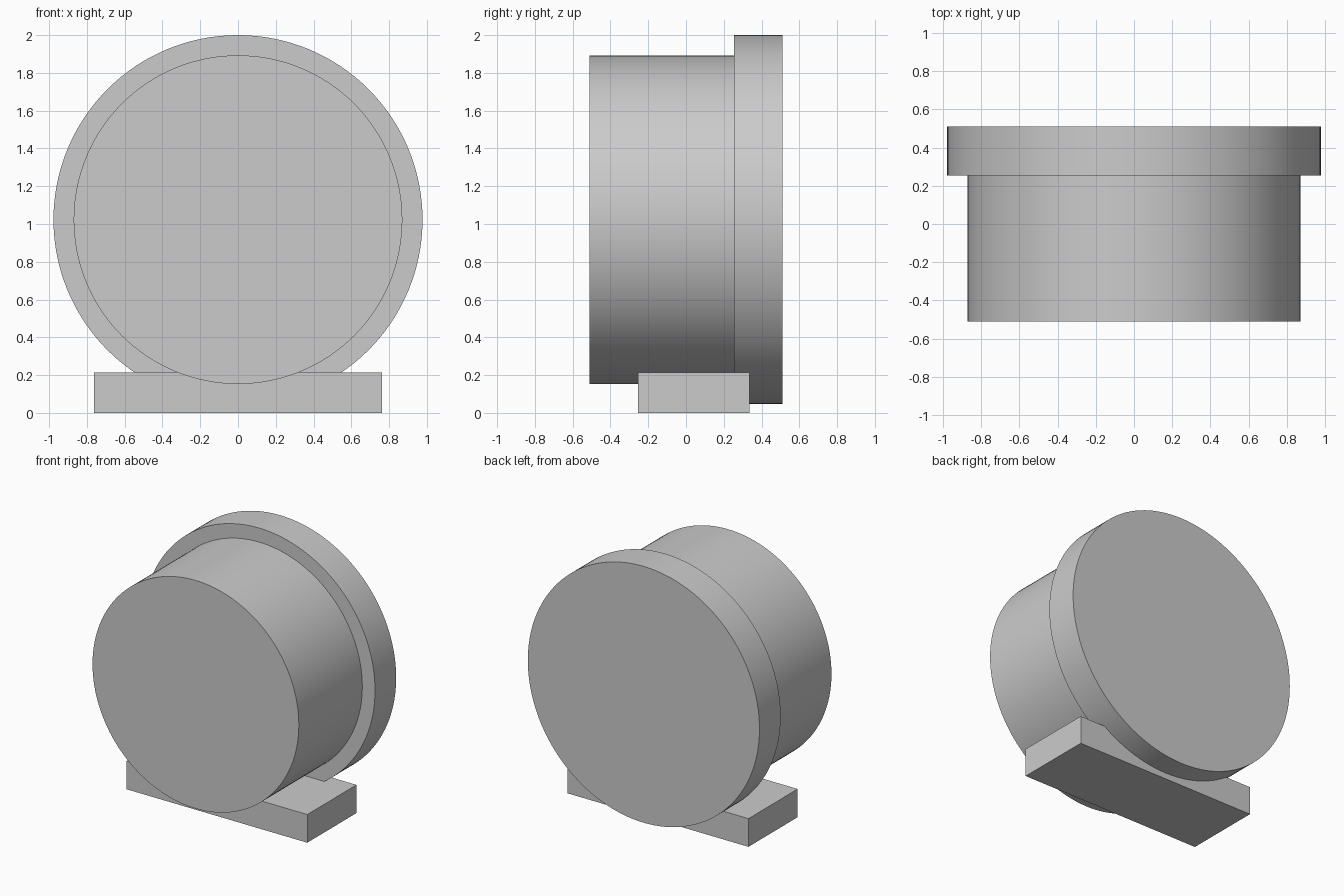
import bpy
import math

if "Cube" in bpy.data.objects:
    bpy.data.objects.remove(bpy.data.objects["Cube"])

AXIS_Z = 1.023  # height of the shared drum axis


def disc(name, radius, y0, y1):
    """Closed cylinder lying along y, smooth around its side."""
    bpy.ops.mesh.primitive_cylinder_add(
        vertices=128, radius=radius, depth=y1 - y0,
        location=(0, (y0 + y1) / 2, AXIS_Z), rotation=(math.pi / 2, 0, 0))
    obj = bpy.context.object
    obj.name = name
    bpy.ops.object.shade_smooth_by_angle(angle=math.radians(30))
    return obj


def box(name, x0, x1, y0, y1, z0, z1):
    bpy.ops.mesh.primitive_cube_add(
        size=1, location=((x0 + x1) / 2, (y0 + y1) / 2, (z0 + z1) / 2))
    obj = bpy.context.object
    obj.name = name
    obj.scale = (x1 - x0, y1 - y0, z1 - z0)
    bpy.ops.object.transform_apply(location=False, rotation=False, scale=True)
    return obj


# Main drum, facing the front
disc("drum", 0.87, -0.51, 0.255)

# Wider rim at the back
disc("back_rim", 0.977, 0.255, 0.51)

# Flat foot the drum sits in
box("base_foot", -0.763, 0.763, -0.255, 0.337, 0, 0.215)
